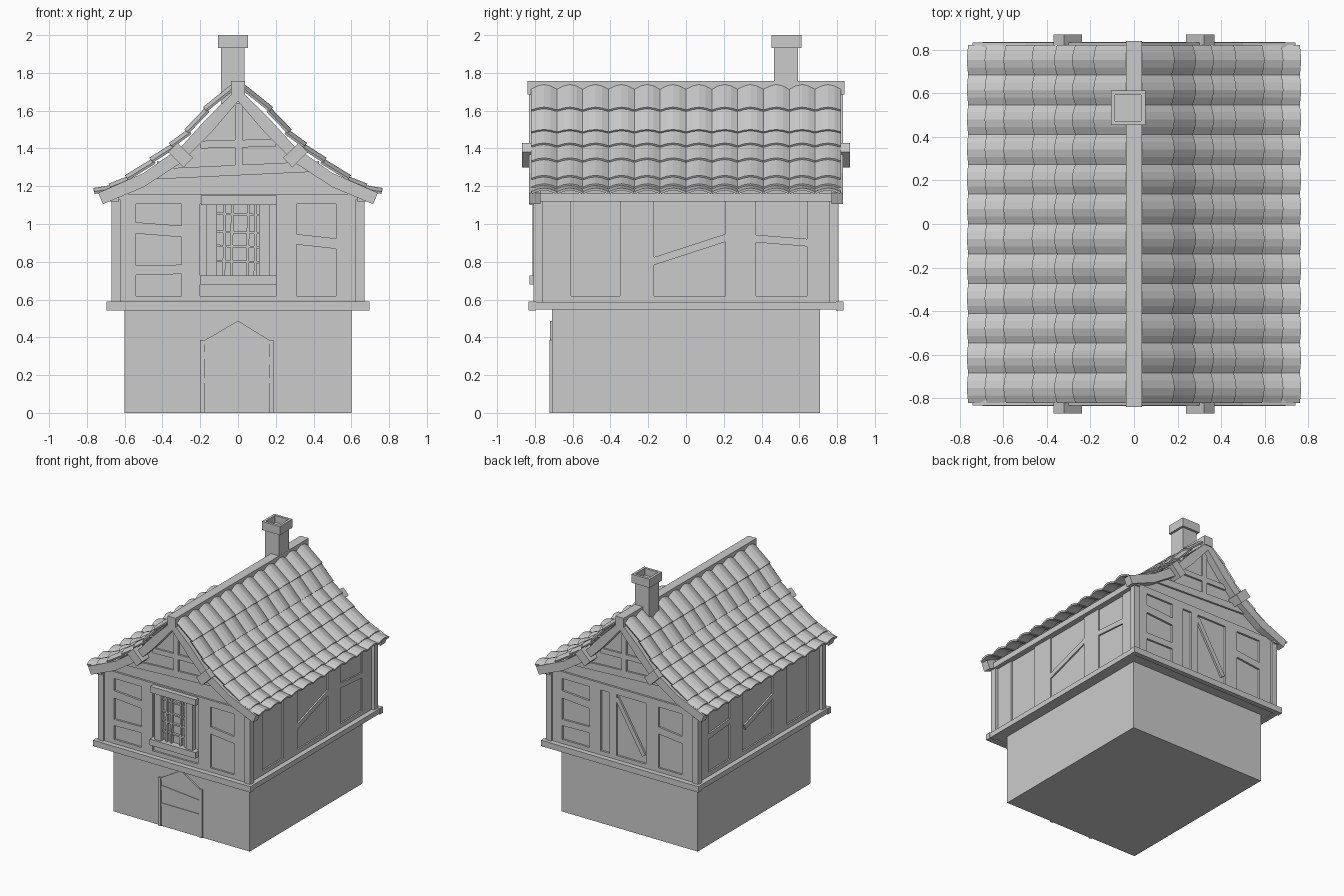
import bpy, bmesh, math
from mathutils import Vector, Matrix

if "Cube" in bpy.data.objects:
    bpy.data.objects.remove(bpy.data.objects["Cube"])


def finish(name, bm, rot=0):
    bmesh.ops.rotate(bm, verts=bm.verts, cent=(0, 0, 0), matrix=Matrix.Rotation(math.radians(rot), 3, 'Z'))
    me = bpy.data.meshes.new(name)
    bm.to_mesh(me)
    bm.free()
    ob = bpy.data.objects.new(name, me)
    bpy.context.collection.objects.link(ob)
    return ob


def prism(name, pts, y0, y1, rot=0):
    """Polygon drawn in x/z, extruded along y, then turned about z."""
    bm = bmesh.new()
    f = bm.faces.new([bm.verts.new((x, y0, z)) for x, z in pts])
    ext = bmesh.ops.extrude_face_region(bm, geom=[f])['geom']
    bmesh.ops.translate(bm, vec=(0, y1 - y0, 0), verts=[v for v in ext if isinstance(v, bmesh.types.BMVert)])
    bmesh.ops.recalc_face_normals(bm, faces=bm.faces)
    return finish(name, bm, rot)


def box(name, x0, x1, y0, y1, z0, z1, rot=0):
    return prism(name, [(x0, z0), (x1, z0), (x1, z1), (x0, z1)], y0, y1, rot)


def bar(name, p, q, w, y0, y1, rot=0):
    """Straight timber of width w between two points on a wall."""
    p, q = Vector(p), Vector(q)
    n = (q - p).orthogonal().normalized() * w / 2
    return prism(name, [p + n, q + n, q - n, p - n], y0, y1, rot)


def mirrored(pts):
    return pts + [(-x, z) for x, z in reversed(pts) if x > 0]


# Stone base, jettied upper storey and gable body
box("stone_base", -0.6, 0.6, -0.71, 0.71, 0, 0.56)
box("upper_floor", -0.67, 0.67, -0.81, 0.81, 0.552, 0.585)
prism("upper_body", [(-0.635, 0.57), (0.635, 0.57), (0.635, 1.15), (0.5, 1.22), (0.3, 1.35), (0.15, 1.49),
                     (0, 1.67), (-0.15, 1.49), (-0.3, 1.35), (-0.5, 1.22), (-0.635, 1.15)], -0.775, 0.775)

# Sill beams, corner posts and wall plates
for s in (-1, 1):
    box("sill_end_beam", -0.695, 0.695, s * 0.815 - 0.02, s * 0.815 + 0.02, 0.543, 0.59)
    box("sill_side_beam", s * 0.67 - 0.02, s * 0.67 + 0.02, -0.82, 0.82, 0.547, 0.587)
    box("wall_plate", s * 0.655 - 0.025, s * 0.655 + 0.025, -0.82, 0.82, 1.12, 1.165)
    for t in (-1, 1):
        box("corner_post", s * 0.647 - 0.024, s * 0.647 + 0.024, t * 0.783 - 0.024, t * 0.783 + 0.024, 0.58, 1.13)

# Timber framing on front and back
for rot in (0, 180):
    y0, y1 = -0.79, -0.76
    box("tie_beam", -0.63, 0.63, y0, y1, 1.105, 1.16, rot)
    box("bottom_rail", -0.63, 0.63, y0, y1, 0.58, 0.62, rot)
    for a, b in ((-0.625, -0.54), (-0.3, -0.2), (0.2, 0.31), (0.52, 0.625)):
        box("wall_post", a, b, y0, y1, 0.59, 1.12, rot)
    bar("left_upper_rail", (-0.55, 0.98), (-0.29, 0.96), 0.06, y0, y1, rot)
    bar("left_lower_rail", (-0.55, 0.755), (-0.29, 0.76), 0.05, y0, y1, rot)
    bar("right_rail", (0.3, 0.92), (0.53, 0.895), 0.055, y0, y1, rot)
    bar("gable_beam", (-0.43, 1.265), (0.43, 1.305), 0.055, y0, y1, rot)
    bar("gable_collar", (-0.2, 1.42), (0.2, 1.43), 0.04, y0, y1, rot)
    bar("king_post", (0.005, 1.29), (0.005, 1.64), 0.04, y0, y1, rot)
box("back_middle_post", -0.12, -0.06, -0.79, -0.76, 0.59, 1.12, 180)
bar("back_brace", (-0.06, 1.08), (0.18, 0.68), 0.035, -0.79, -0.76, 180)

# Timber framing on the long sides
for rot, s in ((90, 1), (-90, -1)):
    y0, y1 = -0.647, -0.62
    for a, b in ((-0.77, -0.61), (-0.35, -0.17), (0.21, 0.37), (0.64, 0.77)):
        box("side_post", min(s * a, s * b), max(s * a, s * b), y0, y1, 0.59, 1.13, rot)
    box("side_bottom_rail", -0.77, 0.77, y0, y1, 0.58, 0.62, rot)
    bar("side_brace", (-0.18, 0.80), (0.22, 0.93), 0.04, y0, y1, rot)
    bar("side_rail", (s * 0.34, 0.925), (s * 0.66, 0.9), 0.04, y0, y1, rot)

# Front window
box("window_sill", -0.2, 0.205, -0.828, -0.76, 0.68, 0.728)
box("window_lintel", -0.195, 0.205, -0.828, -0.76, 1.1, 1.15)
for a, b in ((-0.168, -0.112), (0.112, 0.168)):
    box("window_jamb", a, b, -0.812, -0.76, 0.72, 1.11)
for x in (-0.075, -0.035, 0.05, 0.09):
    bar("window_mullion", (x, 0.72), (x + 0.005, 1.11), 0.014, -0.797, -0.76)
for z in (0.8, 0.88, 0.955, 1.05):
    bar("window_crossbar", (-0.12, z + 0.005), (0.12, z - 0.003), 0.012, -0.793, -0.76)

# Plank door with pointed head
prism("door_panel", [(-0.18, 0), (0.165, 0), (0.165, 0.365), (0, 0.47), (-0.18, 0.365)], -0.714, -0.69)
for x in (-0.188, 0.175):
    box("door_jamb", x - 0.012, x + 0.012, -0.722, -0.69, 0, 0.385)
bar("door_arch_left", (-0.19, 0.365), (0.003, 0.478), 0.02, -0.72, -0.69)
bar("door_arch_right", (0.18, 0.365), (-0.003, 0.478), 0.02, -0.72, -0.69)
bar("door_upper_band", (-0.175, 0.305), (0.165, 0.275), 0.04, -0.719, -0.69)
bar("door_lower_band", (-0.175, 0.172), (0.165, 0.172), 0.025, -0.719, -0.69)

# Curved barge rafters at both gables
upper = [(0, 1.72), (0.16, 1.565), (0.3, 1.41), (0.5, 1.27), (0.74, 1.165)]
lower = [(0.715, 1.105), (0.5, 1.195), (0.3, 1.325), (0.15, 1.475), (0, 1.65)]
for rot in (0, 180):
    for s in (-1, 1):
        prism("barge_rafter", [(s * x, z) for x, z in upper + lower], -0.832, -0.77, rot)

# Ridge beam and purlins showing at the gables
box("ridge_beam", -0.036, 0.036, -0.838, 0.838, 1.685, 1.757)
for s in (-1, 1):
    bar("purlin", (s * 0.263, 1.325), (s * 0.345, 1.405), 0.07, -0.868, -0.76)
    bar("purlin", (s * 0.263, 1.325), (s * 0.345, 1.405), 0.07, 0.76, 0.868)

# Roof tiles: 12 arched columns stepping down a swept profile
rows = [(0.02, 1.725), (0.165, 1.595), (0.26, 1.48), (0.345, 1.405), (0.45, 1.325), (0.58, 1.232),
        (0.67, 1.185), (0.757, 1.16)]
arch = [(0, 0), (0.25, 0.014), (0.5, 0.02), (0.75, 0.014), (1, 0)]
width = 1.64 / 12
bm = bmesh.new()
for a, b in zip(rows, rows[1:]):
    a, b = Vector((a[0], 0, a[1])), Vector((b[0], 0, b[1]))
    d = (b - a).normalized()
    n = Vector((-d.z, 0, d.x))
    top, low = a - d * 0.01, b + n * 0.012
    for c in range(12):
        strip = []
        for t, h in arch:
            off = Vector((0, -0.82 + (c + t) * width, 0)) + n * h
            strip.append((bm.verts.new(top + off), bm.verts.new(low + off)))
        for p, q in zip(strip, strip[1:]):
            bm.faces.new((p[0], p[1], q[1], q[0]))
tiles = finish("roof_tiles", bm)
m = tiles.modifiers.new("thickness", 'SOLIDIFY')
m.thickness, m.offset = 0.013, -1
m = tiles.modifiers.new("other_slope", 'MIRROR')
m.use_mirror_merge = False

# Chimney with hollow cap
box("chimney_shaft", -0.09, 0.035, 0.466, 0.593, 1.58, 1.94)
bm = bmesh.new()
bmesh.ops.create_cube(bm, size=1)
bmesh.ops.transform(bm, matrix=Matrix.Translation((-0.027, 0.532, 1.966)) @ Matrix.Diagonal((0.158, 0.158, 0.068, 1)),
                    verts=bm.verts)
bm.faces.ensure_lookup_table()
mouth = max(bm.faces, key=lambda f: f.calc_center_median().z)
bmesh.ops.inset_region(bm, faces=[mouth], thickness=0.028)
floor = bmesh.ops.extrude_face_region(bm, geom=[mouth])['geom']
bmesh.ops.translate(bm, vec=(0, 0, -0.055), verts=[v for v in floor if isinstance(v, bmesh.types.BMVert)])
bmesh.ops.delete(bm, geom=[mouth], context='FACES_ONLY') if mouth.is_valid else None
finish("chimney_cap", bm)
